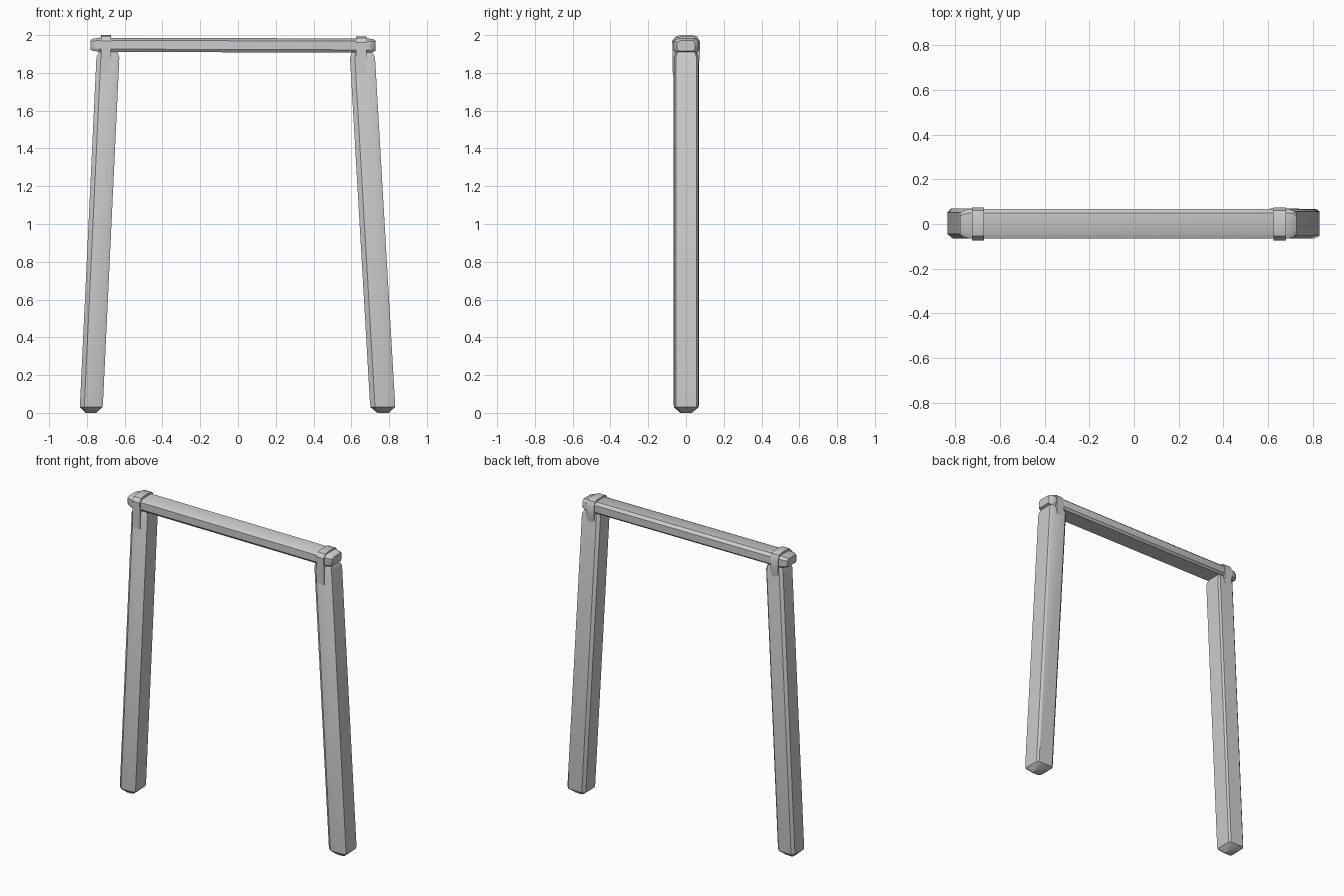
import bpy, bmesh, math
from mathutils import Vector

cube = bpy.data.objects.get("Cube")
if cube:
    bpy.data.objects.remove(cube, do_unlink=True)

grey = bpy.data.materials.new("plain grey")
grey.use_nodes = True
grey.diffuse_color = (0.6, 0.6, 0.6, 1)
grey.node_tree.nodes["Principled BSDF"].inputs["Base Color"].default_value = (0.6, 0.6, 0.6, 1)


def finish(name, bm):
    bmesh.ops.recalc_face_normals(bm, faces=bm.faces)
    mesh = bpy.data.meshes.new(name)
    bm.to_mesh(mesh)
    bm.free()
    mesh.materials.append(grey)
    obj = bpy.data.objects.new(name, mesh)
    bpy.context.collection.objects.link(obj)
    bpy.ops.object.select_all(action="DESELECT")
    obj.select_set(True)
    bpy.context.view_layer.objects.active = obj
    bpy.ops.object.shade_smooth_by_angle(angle=math.radians(35))
    return obj


def loft(name, rings):
    """Skin a closed tube through rings of points, capping both ends."""
    bm = bmesh.new()
    loops = [[bm.verts.new(p) for p in ring] for ring in rings]
    for a, b in zip(loops, loops[1:]):
        for i in range(len(a)):
            j = (i + 1) % len(a)
            bm.faces.new((a[i], a[j], b[j], b[i]))
    bm.faces.new(loops[0])
    bm.faces.new(loops[-1])
    return finish(name, bm)


# Leaning posts: hewn timber with one broad chamfer and blunt ends
post_section = [(-0.062, -0.045), (-0.038, -0.066), (0.04, -0.064), (0.062, -0.054),
                (0.062, 0.056), (0.05, 0.066), (-0.045, 0.069), (-0.062, 0.052)]


def post(name, foot_x, head_x, width):
    rings = []
    for z, s in ((0, 0.45), (0.03, 0.97), (0.05, 1), (1.88, 1), (1.91, 0.82)):
        x = foot_x + (head_x - foot_x) * z / 1.9
        rings.append([(x + u * s * width, v * s, z) for u, v in post_section])
    loft(name, rings)


post("right_post", -0.778, -0.688, 0.98)
post("left_post", 0.768, 0.658, 1.07)

# Crossbeam with tapered, rounded ends
beam_section = [(-0.066, -0.022), (-0.054, -0.037), (0.055, -0.037), (0.068, -0.024),
                (0.068, 0.022), (0.05, 0.038), (-0.04, 0.038), (-0.066, 0.024)]
beam_stations = ((-0.78, 0.7), (-0.765, 0.87), (-0.735, 1), (0.69, 1), (0.715, 0.9), (0.727, 0.72))
loft("crossbeam", [[(x, v * s, 1.946 - 0.003 * x + w * s) for v, w in beam_section]
                   for x, s in beam_stations])


# Straps folded over the beam, hanging lower in front, tapering behind
def strap(name, x, top, front_z):
    path = [(-0.07, front_z), (-0.071, 1.9), (-0.073, top - 0.03), (-0.054, top - 0.006),
            (-0.03, top), (0.04, top), (0.06, top - 0.008), (0.074, top - 0.035),
            (0.073, 1.9), (0.07, 1.865), (0.067, 1.84)]
    points = [Vector(p) for p in path]
    rings = []
    for i, p in enumerate(points):
        d = (points[min(i + 1, len(points) - 1)] - points[max(i - 1, 0)]).normalized()
        inner = p + Vector((d.y, -d.x)) * 0.014
        half = 0.014 if i == len(points) - 1 else 0.0275
        rings.append([(x - half, *p), (x + half, *p), (x + half, *inner), (x - half, *inner)])
    loft(name, rings)


strap("right_strap", -0.699, 2.0, 1.795)
strap("left_strap", 0.653, 1.992, 1.785)
